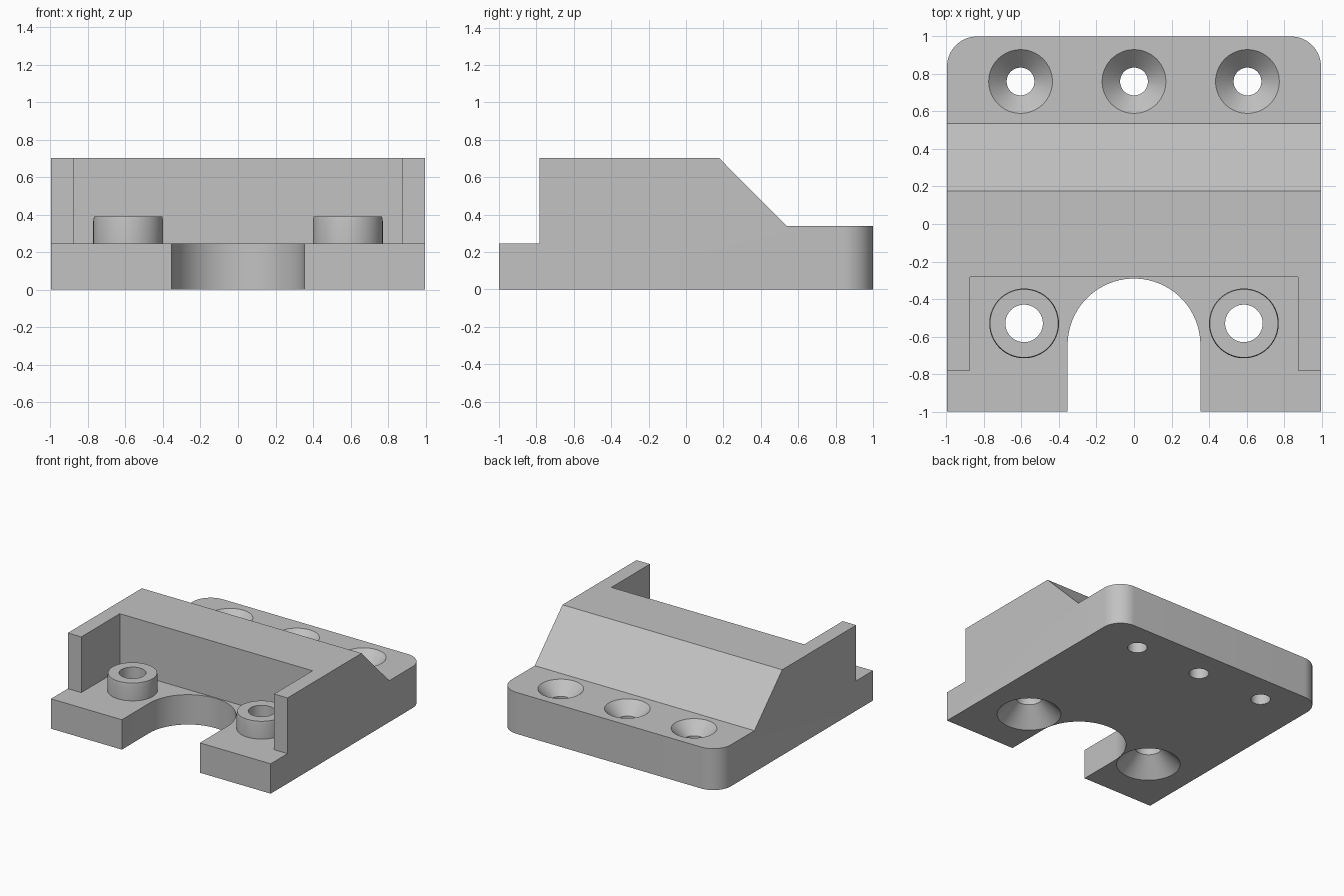
import bpy
import bmesh
from math import cos, sin, pi, radians

cube = bpy.data.objects.get("Cube")
if cube:
    bpy.data.objects.remove(cube, do_unlink=True)

HALF_WIDTH = 0.997
LEDGE = 0.245

grey = bpy.data.materials.new("plain grey")
grey.use_nodes = True
colour = (0.54, 0.54, 0.54, 1)
grey.diffuse_color = colour
grey.node_tree.nodes["Principled BSDF"].inputs["Base Color"].default_value = colour


def make_object(name, bm):
    bmesh.ops.recalc_face_normals(bm, faces=bm.faces)
    mesh = bpy.data.meshes.new(name)
    bm.to_mesh(mesh)
    bm.free()
    mesh.materials.append(grey)
    obj = bpy.data.objects.new(name, mesh)
    bpy.context.collection.objects.link(obj)
    return obj


def extrude(bm, points, offset):
    """Close an outline into a face and sweep it into a solid."""
    face = bm.faces.new([bm.verts.new(p) for p in points])
    swept = bmesh.ops.extrude_face_region(bm, geom=[face])["geom"]
    verts = [v for v in swept if isinstance(v, bmesh.types.BMVert)]
    bmesh.ops.translate(bm, verts=verts, vec=offset)


def lathe(name, x, y, profile, sides=64):
    """Stack circles of (radius, height) into a capped round solid."""
    bm = bmesh.new()
    rings = [[bm.verts.new((x + r * cos(2 * pi * i / sides),
                            y + r * sin(2 * pi * i / sides), z))
              for i in range(sides)] for r, z in profile]
    for low, high in zip(rings, rings[1:]):
        for i in range(sides):
            j = (i + 1) % sides
            bm.faces.new((low[i], low[j], high[j], high[i]))
    bm.faces.new(rings[0])
    bm.faces.new(rings[-1])
    return make_object(name, bm)


def combine(target, tool, operation):
    """Apply a boolean and discard the tool."""
    mod = target.modifiers.new(operation, "BOOLEAN")
    mod.operation, mod.solver, mod.object = operation, "EXACT", tool
    bpy.context.view_layer.objects.active = target
    bpy.ops.object.modifier_apply(modifier=mod.name)
    bpy.data.objects.remove(tool, do_unlink=True)


# Main block: side profile swept across the width
side = [(-1, 0), (1, 0), (1, 0.34), (0.537, 0.34), (0.177, 0.702),
        (-0.782, 0.702), (-0.782, LEDGE), (-1, LEDGE)]
bm = bmesh.new()
extrude(bm, [(-HALF_WIDTH, y, z) for y, z in side], (2 * HALF_WIDTH, 0, 0))
# Rounded rear corners
corners = [e for e in bm.edges
           if all(v.co.y > 0.99 for v in e.verts)
           and abs(e.verts[0].co.x - e.verts[1].co.x) < 0.01]
bmesh.ops.bevel(bm, geom=corners, offset=0.16, segments=16, profile=0.5,
                affect="EDGES")
body = make_object("mount_block", bm)

# Front pocket between the two side walls
bm = bmesh.new()
extrude(bm, [(-0.875, -1.2, LEDGE), (0.875, -1.2, LEDGE),
             (0.875, -0.283, LEDGE), (-0.875, -0.283, LEDGE)], (0, 0, 1))
combine(body, make_object("pocket_cutter", bm), "DIFFERENCE")

# Round-ended slot in the front edge
arc = [(0.354 * cos(pi * i / 40), -0.645 + 0.354 * sin(pi * i / 40), -0.1)
       for i in range(41)]
bm = bmesh.new()
extrude(bm, [(0.354, -1.2, -0.1)] + arc + [(-0.354, -1.2, -0.1)], (0, 0, 0.5))
combine(body, make_object("slot_cutter", bm), "DIFFERENCE")

# Front bosses, drilled through and countersunk from below
for x in (-0.586, 0.586):
    boss = lathe("boss", x, -0.53, [(0.186, 0.2), (0.186, 0.365), (0.182, 0.389)])
    combine(body, boss, "UNION")
    hole = lathe("boss_hole", x, -0.53,
                 [(0.26, -0.02), (0.1, 0.14), (0.1, 0.6)])
    combine(body, hole, "DIFFERENCE")

# Rear screw holes, countersunk from above
for x in (-0.605, 0, 0.605):
    hole = lathe("screw_hole", x, 0.76,
                 [(0.074, -0.1), (0.074, 0.244), (0.19, 0.36)])
    combine(body, hole, "DIFFERENCE")

# Smooth round walls, crisp edges
bpy.ops.object.select_all(action="DESELECT")
body.select_set(True)
bpy.context.view_layer.objects.active = body
bpy.ops.object.shade_smooth_by_angle(angle=radians(25))
